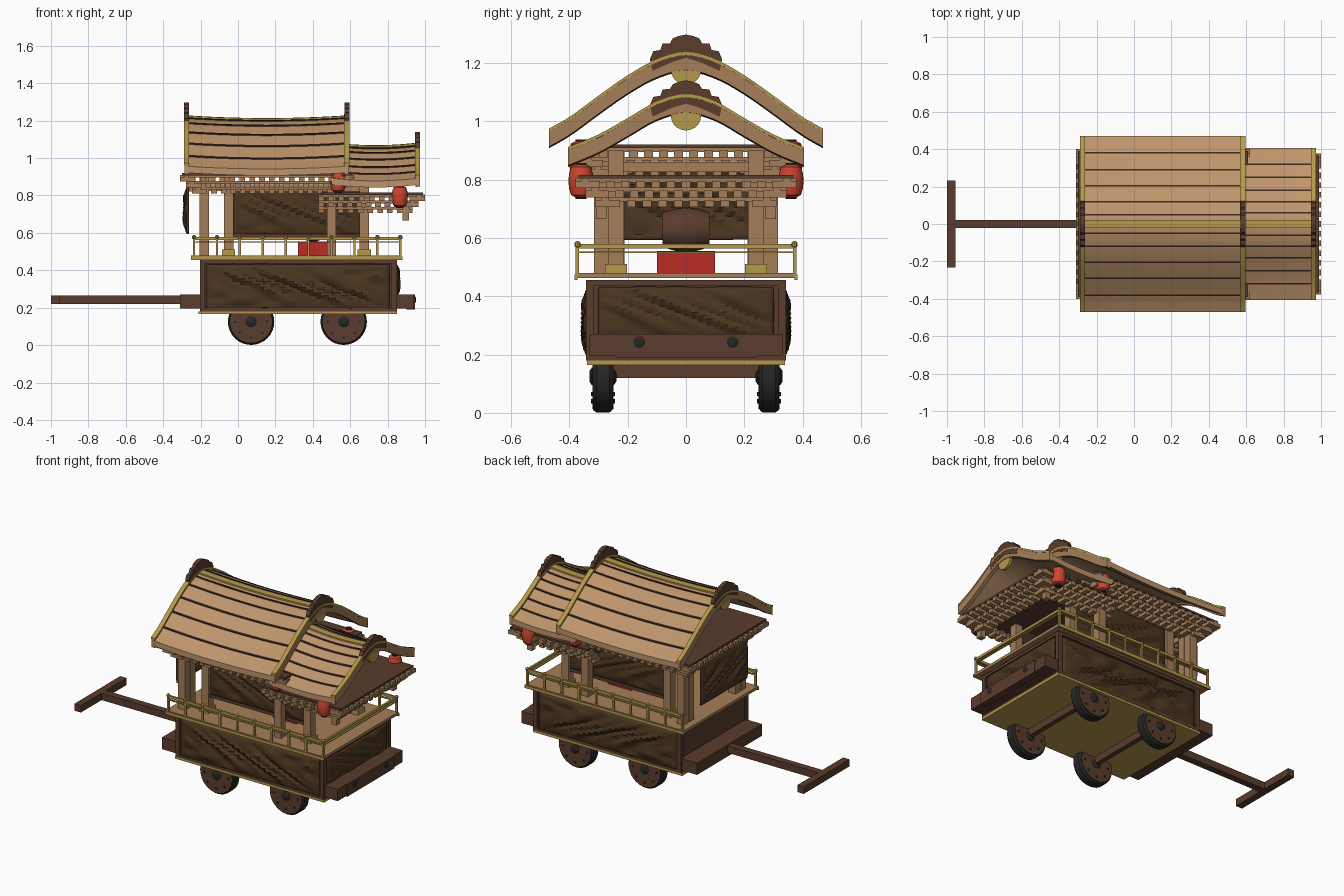
import bpy, bmesh, math
from mathutils import Matrix, Vector

if "Cube" in bpy.data.objects:
    bpy.data.objects.remove(bpy.data.objects["Cube"])

COL = dict(roof=(.52, .30, .15), wood=(.38, .21, .10), brown=(.10, .045, .026), carved=(.07, .036, .014),
           gold=(.46, .32, .07), red=(.5, .025, .02), lantern=(.6, .06, .03), black=(.02, .02, .02), seam=(.04, .02, .012))
MAT = {}
for k, c in COL.items():
    MAT[k] = bpy.data.materials.new(k)
    MAT[k].diffuse_color = (*c, 1)
S = (-1, 1)


def finish(name, bm, mat, smooth=False):
    bmesh.ops.recalc_face_normals(bm, faces=bm.faces)
    me = bpy.data.meshes.new(name)
    bm.to_mesh(me)
    bm.free()
    ob = bpy.data.objects.new(name, me)
    bpy.context.collection.objects.link(ob)
    me.materials.append(MAT[mat])
    if smooth:
        bpy.ops.object.select_all(action='DESELECT')
        ob.select_set(True)
        bpy.context.view_layer.objects.active = ob
        bpy.ops.object.shade_smooth_by_angle(angle=math.radians(35))
    return ob


def boxes(name, items, mat):
    """Boxes given as (x0, x1, y0, y1, z0, z1)."""
    bm = bmesh.new()
    for x0, x1, y0, y1, z0, z1 in items:
        m = Matrix.Translation(((x0+x1)/2, (y0+y1)/2, (z0+z1)/2)) @ Matrix.Diagonal((abs(x1-x0), abs(y1-y0), z1-z0, 1))
        bmesh.ops.create_cube(bm, size=1, matrix=m)
    return finish(name, bm, mat)


def lathe(name, prof, places, axis, mat, seg=32):
    """Spin (radius, offset) profile round an axis at several places."""
    bm = bmesh.new()
    for p in places:
        rings = []
        for r, h in prof:
            ring = []
            for i in range(seg):
                a = math.tau*i/seg
                c, s = r*math.cos(a), r*math.sin(a)
                v = {'x': (h, c, s), 'y': (c, h, s), 'z': (c, s, h)}[axis]
                ring.append(bm.verts.new(Vector(p)+Vector(v)))
            rings.append(ring)
        for a, b in zip(rings, rings[1:]):
            for i in range(seg):
                bm.faces.new((a[i], a[(i+1) % seg], b[(i+1) % seg], b[i]))
        bm.faces.new(rings[0])
        bm.faces.new(rings[-1])
    return finish(name, bm, mat, True)


def relief(name, centre, u, w, h, n, amp):
    """Lumpy carved panel: half width w along u, half height h, facing n."""
    bm = bmesh.new()
    N, M = 48, 16
    u, n, c = Vector(u), Vector(n), Vector(centre)
    g = []
    for i in range(N+1):
        row = []
        for j in range(M+1):
            a, b = 2*i/N-1, 2*j/M-1
            env = (1-a**8)*(1-b**4)
            x, z = a*w, b*h
            d = .55+.3*math.sin(32*x+9*math.sin(17*z+3*x))+.25*math.sin(55*z+25*x)
            row.append(bm.verts.new(c+u*x+Vector((0, 0, z))+n*(amp*env*d)))
        g.append(row)
    for i in range(N):
        for j in range(M):
            bm.faces.new((g[i][j], g[i+1][j], g[i+1][j+1], g[i][j+1]))
    ob = finish(name, bm, 'carved', True)
    mod = ob.modifiers.new('thickness', 'SOLIDIFY')
    mod.thickness, mod.offset = .012, 0


def spline(pts, y):
    """Smooth height of a half profile at |y|."""
    y = min(abs(y), pts[-1][0])
    for i in range(len(pts)-1):
        if y <= pts[i+1][0]+1e-6:
            p1, p2 = pts[i], pts[i+1]
            p0 = pts[i-1] if i else (-p2[0], p2[1])
            p3 = pts[i+2] if i+2 < len(pts) else (2*p2[0]-p1[0], 2*p2[1]-p1[1])
            L = p2[0]-p1[0]
            t = (y-p1[0])/L
            m1, m2 = (p2[1]-p0[1])/(p2[0]-p0[0])*L, (p3[1]-p1[1])/(p3[0]-p1[0])*L
            return (2*t**3-3*t*t+1)*p1[1]+(t**3-2*t*t+t)*m1+(3*t*t-2*t**3)*p2[1]+(t**3-t*t)*m2


def shell(bm, pts, ys, xs, span, top, bottom, sag):
    """Slab that follows a roof profile across y and dips in the middle along x."""
    xc, hw = sum(span)/2, (span[1]-span[0])/2
    lay = [[[bm.verts.new((x, y, spline(pts, y)+off-sag*(1-((x-xc)/hw)**2))) for y in ys] for x in xs]
           for off in (top, bottom)]
    nx, ny = len(xs), len(ys)
    for L in lay:
        for i in range(nx-1):
            for j in range(ny-1):
                bm.faces.new((L[i][j], L[i+1][j], L[i+1][j+1], L[i][j+1]))
    A, B = lay
    for i in range(nx-1):
        for j in (0, ny-1):
            bm.faces.new((A[i][j], A[i+1][j], B[i+1][j], B[i][j]))
    for j in range(ny-1):
        for i in (0, nx-1):
            bm.faces.new((A[i][j], A[i][j+1], B[i][j+1], B[i][j]))


def roof(name, pts, x0, x1, ends, seams, crest, sag):
    yh = pts[-1][0]
    ys = [yh*(i/16-1) for i in range(33)]
    xs = [x0+(x1-x0)*i/14 for i in range(15)]

    def part(nm, mat, jobs):
        bm = bmesh.new()
        for j in jobs:
            shell(bm, pts, j[0], j[1], (x0, x1), j[2], j[3], sag)
        finish(nm, bm, mat, True)
    part(name+'_boards', 'roof', [(ys, xs, -.015, -.05)])
    part(name+'_seams', 'seam', [([s*y-.004, s*y+.004], xs, -.01, -.03) for y in seams for s in S])
    part(name+'_ridge', 'gold', [([-.022, 0, .022], xs, -.006, -.03)])
    part(name+'_bargeboards', 'wood', [(ys, [e-.012, e+.012], -.008, -.06) for e in ends])
    part(name+'_barge_trim', 'gold', [(ys, [e-.014, e+.014], .002, -.009) for e in ends])
    # lobed crest ornaments and gold gable pendants
    half = [(0, .065), (.025, .06), (.045, .052), (.055, .035), (.08, .034), (.088, .012),
            (.112, .008), (.124, -.02), (.115, -.06), (.05, -.03)]
    bm = bmesh.new()
    for e in ends:
        prof = half + [(-y, z) for y, z in half[:0:-1]]
        prof.insert(len(half), (0, -.015))
        f = bm.faces.new([bm.verts.new((e-.013, y, crest+z)) for y, z in prof])
        ext = bmesh.ops.extrude_face_region(bm, geom=[f])['geom']
        bmesh.ops.translate(bm, vec=(.026, 0, 0), verts=[v for v in ext if isinstance(v, bmesh.types.BMVert)])
    finish(name+'_crests', bm, 'brown')
    lathe(name+'_pendants', [(.052, -.009), (.052, .009)], [(e, 0, crest-.055) for e in ends], 'x', 'gold', 20)


def brackets(name, x0, x1, yh, ztop, tiers, step, back=True):
    """Ceiling slab over stepped rings of beams and little blocks."""
    boxes(name+'_ceiling', [(x0+.01, x1-.01, -yh+.01, yh-.01, ztop-.012, ztop)], 'brown')
    it = []
    for k in range(tiers):
        a, b, y = x0+step*k*back, x1-step*k, yh-step*k
        z = ztop-.01-.033*k
        for s in S:
            it.append((a, b, s*(y-.02), s*(y-.045), z-.015, z))
        for e, d in ((b, -1), (a, 1))[:1+back]:
            it.append((e+d*.02, e+d*.045, -y, y, z-.015, z))
        n = round((b-a)/.055)
        for i in range(n+1):
            x = a+.015+(b-a-.03)*i/n
            it += [(x-.015, x+.015, s*y, s*(y-.065), z-.034, z-.010) for s in S]
        n = round(2*y/.055)
        for i in range(n+1):
            yy = -y+.015+(2*y-.03)*i/n
            for e, d in ((b, -1), (a, 1))[:1+back]:
                it.append((e, e+d*.065, yy-.015, yy+.015, z-.034, z-.010))
    boxes(name+'_bracket_blocks', it, 'wood')


# Wheels
hubs = [(x, s*.285, .125) for x in (.07, .565) for s in S]
lathe('tires', [(.09, -.035), (.115, -.033), (.124, -.022), (.124, .022), (.115, .033), (.09, .035)], hubs, 'y', 'black')
lathe('wheel_discs', [(.112, -.036), (.112, .036)], hubs, 'y', 'brown')
lathe('wheel_hubs', [(.018, -.046), (.03, -.038), (.03, .038), (.018, .046)], hubs, 'y', 'black', 16)
lathe('wheel_bolts', [(.007, -.041), (.007, .041)],
      [(x+.085*math.cos(i*math.pi/4), y, z+.085*math.sin(i*math.pi/4)) for x, y, z in hubs for i in range(8)], 'y', 'black', 8)
boxes('axles', [(x-.015, x+.015, -.28, .28, .12, .17) for x in (.07, .565)], 'brown')

# Chassis, bumper beams and pulling handle
boxes('base_plate', [(-.21, .85, -.34, .34, .165, .18)], 'gold')
boxes('lower_body', [(-.195, .835, -.325, .325, .18, .455)], 'brown')
boxes('body_frame', [(x-.014, x+.014, s*.315, s*.342, .18, .455) for x in (-.19, .835) for s in S]
      + [(-.2, .845, s*.32, s*.342, z, z+.018) for z in (.18, .437) for s in S]
      + [(x-.012, x+.012, -.335, .335, z, z+.018) for x in (-.19, .835) for z in (.18, .437)], 'brown')
boxes('bumper_beams', [(.84, .94, -.33, .33, .195, .27), (-.31, -.19, -.33, .33, .195, .27),
                       (.9, .945, -.24, .24, .19, .27)], 'brown')
lathe('bumper_bolts', [(.02, -.01), (.02, .006), (.01, .012)], [(.94, s*.16, .243) for s in S], 'x', 'black', 16)
boxes('pull_pole', [(-.97, -.3, -.022, .022, .22, .265)], 'brown')
boxes('pull_handle', [(-1, -.955, -.232, .232, .22, .265)], 'brown')
for s in S:
    relief('side_carving', (.32, s*.33, .31), (1, 0, 0), .49, .12, (0, s, 0), .024)
relief('front_carving', (.842, 0, .345), (0, 1, 0), .3, .085, (1, 0, 0), .02)

# Deck and railing
boxes('deck', [(-.25, .875, -.378, .378, .462, .48)], 'wood')
boxes('deck_trim', [(-.252, .88, s*.372, s*.382, .456, .474) for s in S], 'gold')
boxes('rails', [(-.24, .87, s*.366, s*.378, z, z+h) for s in S for z, h in ((.563, .016), (.548, .006))]
      + [(.86, .872, -.372, .372, z, z+h) for z, h in ((.563, .016), (.548, .006))], 'gold')
posts = [(-.235+.1225*i, s*.372) for i in range(10) for s in S]
boxes('rail_posts', [(x-.006, x+.006, y-.006, y+.006, .475, .575) for x, y in posts], 'gold')
lathe('rail_knobs', [(.004, -.012), (.011, -.006), (.011, .006), (.004, .012)], [(x, y, .577) for x, y in posts], 'z', 'gold', 10)

# Cabin columns, lintels and carved walls
cols = [(-.18, .29, .9), (-.18, .235, .9), (-.05, .24, .9), (.675, .24, .9), (.5, .29, .8)]
boxes('columns', [(x-.025, x+.025, s*y-.025, s*y+.025, .48, z) for x, y, z in cols for s in S], 'wood')
boxes('column_feet', [(x-.035, x+.035, s*.24-.037, s*.24+.037, .48, .51) for x in (-.05, .675) for s in S], 'gold')
boxes('hanging_posts', [(.88, .915, s*.29-.018, s*.29+.018, .665, .76) for s in S], 'wood')
boxes('lintels', [(-.2, .7, s*.225, s*.255, .825, .86) for s in S]
      + [(x-.015, x+.015, -.25, .25, .825, .86) for x in (-.18, .675)], 'wood')
boxes('wall_sills', [(-.04, .66, s*.228, s*.252, .575, .595) for s in S], 'brown')
for s in S:
    relief('cabin_side_carving', (.315, s*.24, .715), (1, 0, 0), .34, .125, (0, s, 0), .02)
relief('cabin_back_carving', (-.268, 0, .72), (0, 1, 0), .235, .125, (-1, 0, 0), .022)
boxes('back_panel_braces', [(-.27, -.18, s*.2-.015, s*.2+.015, .82, .85) for s in S], 'wood')

# Drum on a red cloth stand
boxes('cloth_stand', [(.32, .485, -.1, .1, .48, .555)], 'red')
lathe('drum', [(.06, -.08), (.072, -.04), (.077, 0), (.072, .04), (.06, .08)], [(.4, 0, .628)], 'y', 'brown', 24)

# Bracketed ceilings and curved roofs
brackets('main', -.31, .62, .40, .92, 3, .032)
brackets('porch', .43, 1.0, .378, .815, 3, .034, False)
roof('main_roof', [(0, 1.235), (.1, 1.21), (.2, 1.155), (.3, 1.085), (.4, 1.012), (.47, .972)], -.285, .592,
     (-.275, .582), (.05, .12, .205, .29, .38), 1.232, .015)
roof('porch_roof', [(0, 1.09), (.1, 1.065), (.2, 1.008), (.3, .952), (.405, .908)], .5, .97,
     (.96,), (.06, .12, .18, .25, .32), 1.075, .015)

# Paper lanterns
spots = [(x, s*.36, z) for x, z in ((.535, .875), (.865, .795)) for s in S]
lathe('lanterns', [(.02, -.056), (.034, -.048), (.041, -.025), (.043, 0), (.041, .025), (.034, .048), (.02, .056)],
      spots, 'z', 'lantern', 20)
lathe('lantern_caps', [(.02, -.062), (.02, .062)], spots, 'z', 'black', 14)

for m in bpy.data.materials:
    if m.users and not m.is_grease_pencil:
        m.use_nodes = True
        m.node_tree.nodes["Principled BSDF"].inputs["Base Color"].default_value = m.diffuse_color
